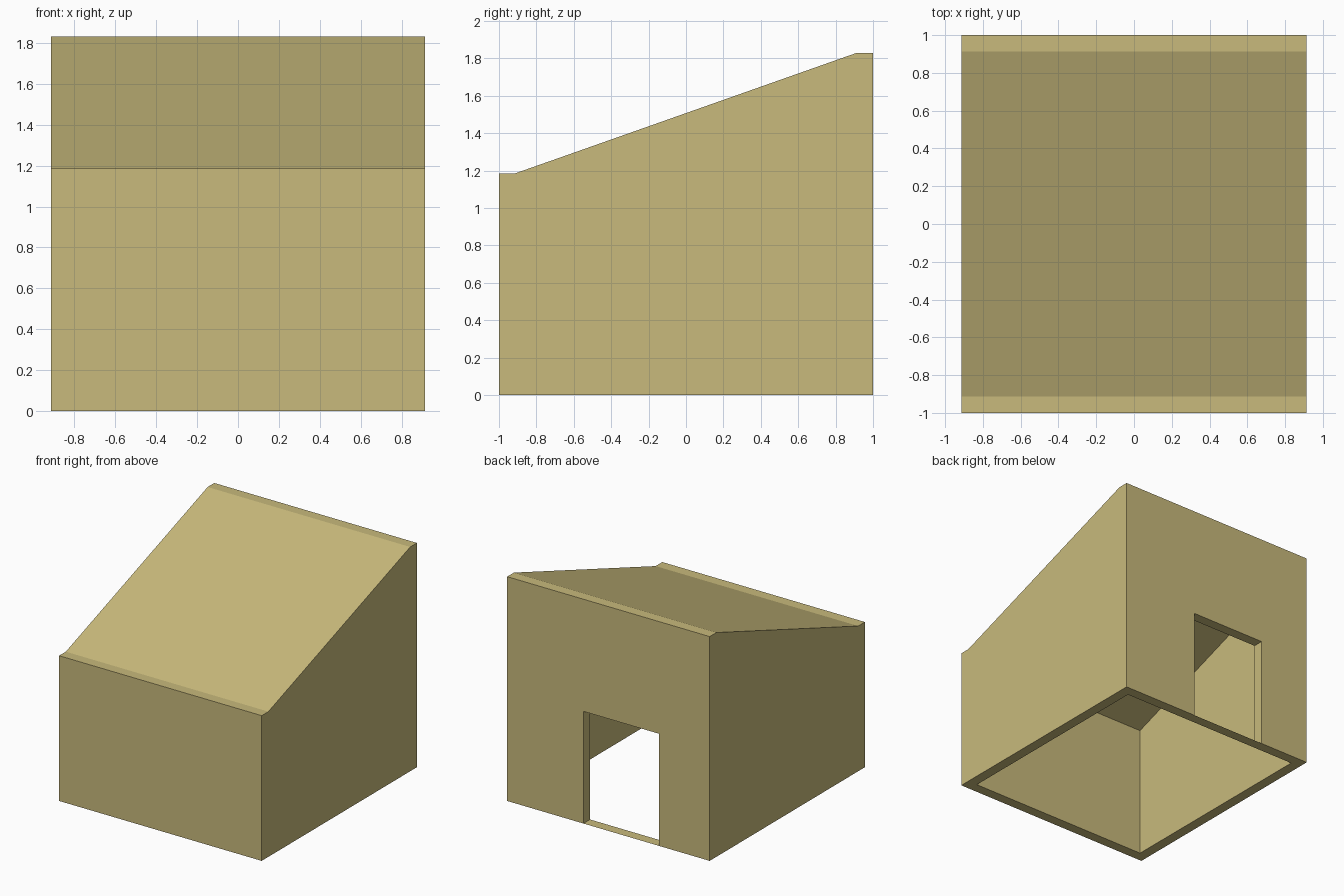
import bpy, bmesh

if "Cube" in bpy.data.objects:
    bpy.data.objects.remove(bpy.data.objects["Cube"])

W = 0.914           # half width
T = 0.086           # wall thickness
LOW, HIGH = 1.185, 1.83
IN = 1 - T          # inner half depth
DOOR_L, DOOR_R, DOOR_H = -0.457, 0.226, 0.915

timber = bpy.data.materials.new("timber")
timber.diffuse_color = (0.58, 0.49, 0.20, 1)
timber.use_nodes = True
timber.node_tree.nodes["Principled BSDF"].inputs["Base Color"].default_value = timber.diffuse_color


def prism(name, profile, x0, x1):
    """Extrude a (y, z) profile along x."""
    bm = bmesh.new()
    face = bm.faces.new([bm.verts.new((x0, y, z)) for y, z in profile])
    if x1 != x0:
        new = bmesh.ops.extrude_face_region(bm, geom=[face])["geom"]
        verts = [v for v in new if isinstance(v, bmesh.types.BMVert)]
        bmesh.ops.translate(bm, verts=verts, vec=(x1 - x0, 0, 0))
    bmesh.ops.recalc_face_normals(bm, faces=bm.faces)
    mesh = bpy.data.meshes.new(name)
    bm.to_mesh(mesh)
    bm.free()
    mesh.materials.append(timber)
    obj = bpy.data.objects.new(name, mesh)
    bpy.context.collection.objects.link(obj)
    return obj


def cut(target, cutter):
    cutter.hide_render = True
    cutter.hide_set(True)
    mod = target.modifiers.new(cutter.name, 'BOOLEAN')
    mod.operation = 'DIFFERENCE'
    mod.solver = 'EXACT'
    mod.object = cutter


# Shed body: sloping roof with a flat strip over the front and back walls
shed = prism("shed_shell", [(-1, 0), (1, 0), (1, HIGH), (IN, HIGH),
                            (-IN, LOW), (-1, LOW)], -W, W)

# Hollow interior, open underneath
cut(shed, prism("interior_cutter", [(-IN, -0.2), (IN, -0.2), (IN, HIGH - T),
                                    (-IN, LOW - T)], -W + T, W - T))

# Doorway through the back wall
cut(shed, prism("door_cutter", [(IN - 0.1, -0.1), (1.1, -0.1), (1.1, DOOR_H),
                                (IN - 0.1, DOOR_H)], DOOR_L, DOOR_R))

# Flat threshold across the doorway
bm = bmesh.new()
bm.faces.new([bm.verts.new((x, y, 0)) for x, y in
              ((DOOR_L, IN), (DOOR_R, IN), (DOOR_R, 1), (DOOR_L, 1))])
mesh = bpy.data.meshes.new("door_threshold")
bm.to_mesh(mesh)
bm.free()
mesh.materials.append(timber)
bpy.context.collection.objects.link(bpy.data.objects.new("door_threshold", mesh))
